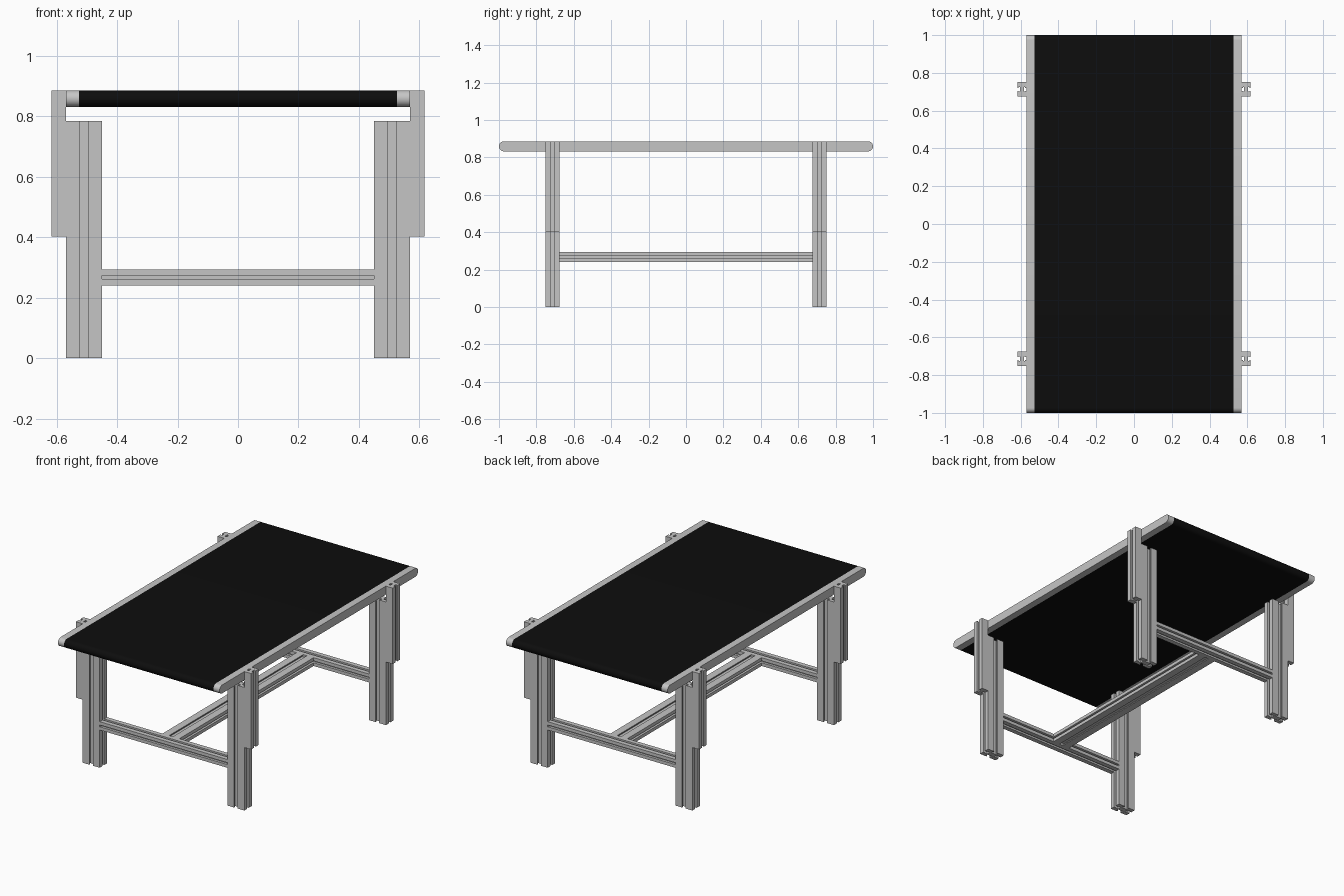
import bpy, bmesh, math

cube = bpy.data.objects.get("Cube")
if cube:
    bpy.data.objects.remove(cube)


def material(name, rgb):
    m = bpy.data.materials.new(name)
    m.use_nodes = True
    m.diffuse_color = (*rgb, 1)
    m.node_tree.nodes["Principled BSDF"].inputs["Base Color"].default_value = (*rgb, 1)
    return m


ALUMINIUM = material("aluminium grey", (0.56, 0.56, 0.56))
RUBBER = material("belt black", (0.004, 0.004, 0.004))

# How profile (u, v) and length w map to x, y, z for each extrusion axis
AXES = {
    "x": lambda u, v, w: (w, u, v),
    "y": lambda u, v, w: (u, w, v),
    "z": lambda u, v, w: (u, v, w),
}


def extrude(name, outline, axis, start, end, mat, smooth=False):
    """Prism with the given outline, running along one axis."""
    bm = bmesh.new()
    place = AXES[axis]
    a = [bm.verts.new(place(u, v, start)) for u, v in outline]
    b = [bm.verts.new(place(u, v, end)) for u, v in outline]
    bm.faces.new(a)
    bm.faces.new(b)
    n = len(a)
    for i in range(n):
        j = (i + 1) % n
        bm.faces.new((a[i], a[j], b[j], b[i]))
    bmesh.ops.recalc_face_normals(bm, faces=bm.faces)
    mesh = bpy.data.meshes.new(name)
    bm.to_mesh(mesh)
    bm.free()
    mesh.materials.append(mat)
    obj = bpy.data.objects.new(name, mesh)
    bpy.context.collection.objects.link(obj)
    if smooth:
        bpy.ops.object.select_all(action="DESELECT")
        obj.select_set(True)
        bpy.context.view_layer.objects.active = obj
        bpy.ops.object.shade_smooth_by_angle(angle=math.radians(30))
    return obj


def slotted(cu, cv, width, height, sides="bottom right top left"):
    """Rectangular bar outline with a T-shaped slot in each listed side."""
    mouth, wide, lip, depth = 0.11, 0.17, 0.12, 0.28
    slot = [(-mouth, 0), (-mouth, lip), (-wide, lip), (-wide, depth)]
    slot += [(-s, d) for s, d in reversed(slot)]
    points = []
    for k, side in enumerate(("bottom", "right", "top", "left")):
        c, s = round(math.cos(k * math.pi / 2)), round(math.sin(k * math.pi / 2))
        for along, inward in [(-0.5, 0)] + (slot if side in sides else []):
            p, q = along, inward - 0.5
            points.append((cu + (p * c - q * s) * width,
                           cv + (p * s + q * c) * height))
    return points


def stadium(half_length, z, radius, steps=16):
    """Long outline with half-round ends."""
    points = []
    for sign in (1, -1):
        for i in range(steps + 1):
            t = math.pi * (i / steps - 0.5)
            points.append((sign * (half_length - radius + radius * math.cos(t)),
                           z + sign * radius * math.sin(t)))
    return points


# Belt and its two side rails
loop = stadium(1.0, 0.859, 0.027)
extrude("belt", loop, "x", -0.527, 0.527, RUBBER, smooth=True)
for side, sx in (("left", 1), ("right", -1)):
    extrude(f"{side}_rail", loop, "x", sx * 0.527, sx * 0.57, ALUMINIUM, smooth=True)

# Legs, and the upright brackets that carry the rails
for side, sx in (("left", 1), ("right", -1)):
    for end, sy in (("front", -1), ("back", 1)):
        extrude(f"{end}_{side}_leg", slotted(sx * 0.51, sy * 0.713, 0.12, 0.075),
                "z", 0, 0.785, ALUMINIUM)
        extrude(f"{end}_{side}_bracket",
                slotted(sx * 0.594, sy * 0.713, 0.048, 0.075, "left right"),
                "z", 0.402, 0.886, ALUMINIUM)

# Lower frame: a cross beam at each end and one long beam between them
for end, sy in (("front", -1), ("back", 1)):
    extrude(f"{end}_cross_beam", slotted(sy * 0.713, 0.267, 0.075, 0.053),
            "x", -0.45, 0.45, ALUMINIUM)
extrude("centre_beam", slotted(0, 0.267, 0.12, 0.053), "y", -0.676, 0.676, ALUMINIUM)
